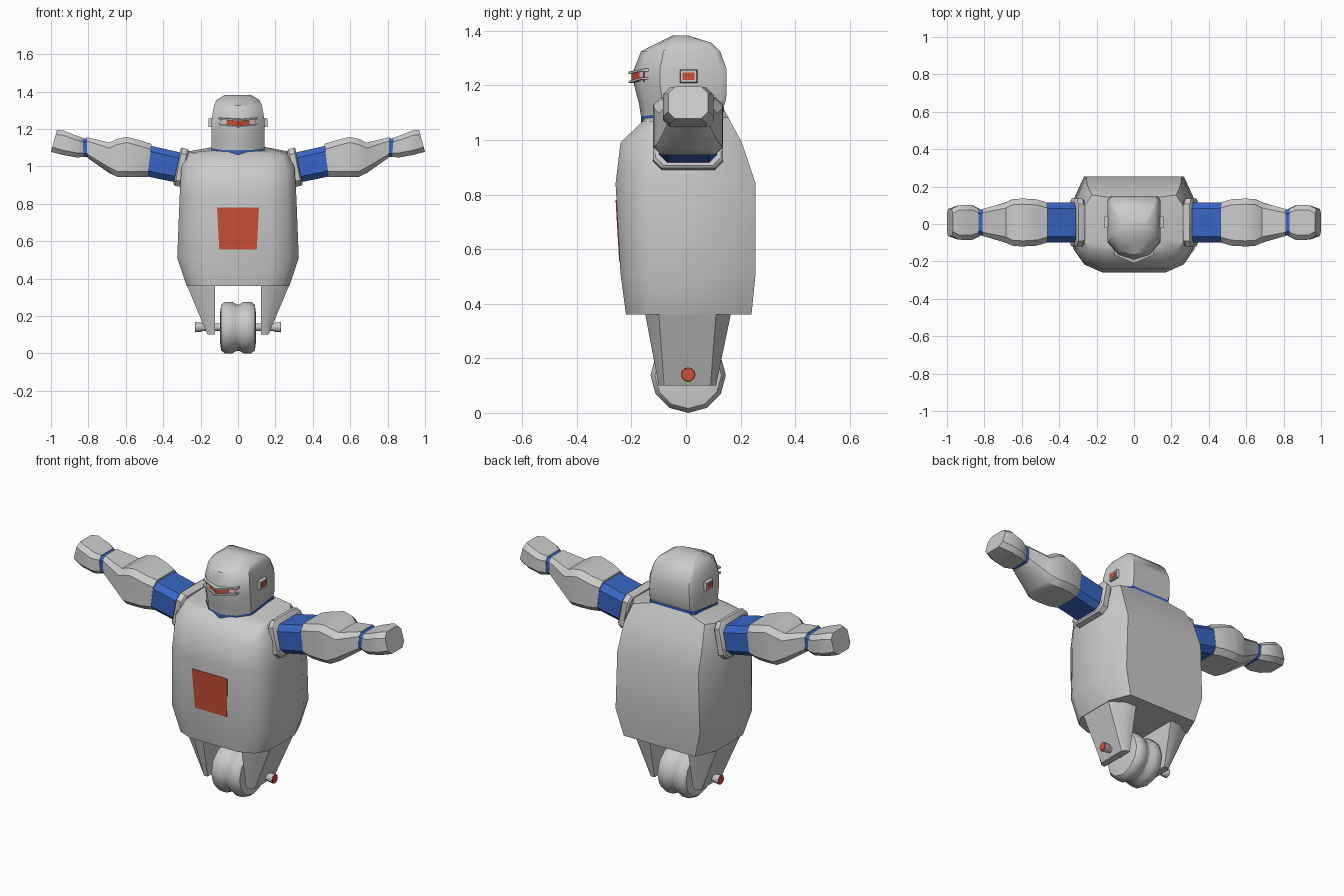
import bpy, bmesh, math


def material(name, rgb):
    m = bpy.data.materials.new(name)
    m.diffuse_color = (*rgb, 1)
    return m


BLUE = material("blue", (0.04, 0.13, 0.55))
RED = material("red", (0.60, 0.08, 0.04))
YC = 0.008  # arms and wheel sit a touch behind y = 0


def loft(name, rings, mat=None, mirror=False, angle=38):
    """Skin a list of equal-length point rings and cap both ends."""
    bm = bmesh.new()
    rows = [[bm.verts.new(p) for p in ring] for ring in rings]
    n = len(rows[0])
    for a, b in zip(rows, rows[1:]):
        for i in range(n):
            j = (i + 1) % n
            bm.faces.new((a[i], a[j], b[j], b[i]))
    bm.faces.new(rows[0])
    bm.faces.new(rows[-1])
    bmesh.ops.recalc_face_normals(bm, faces=bm.faces)
    me = bpy.data.meshes.new(name)
    bm.to_mesh(me)
    bm.free()
    ob = bpy.data.objects.new(name, me)
    bpy.context.collection.objects.link(ob)
    if mat:
        me.materials.append(mat)
    bpy.ops.object.select_all(action='DESELECT')
    ob.select_set(True)
    bpy.context.view_layer.objects.active = ob
    bpy.ops.object.shade_smooth_by_angle(angle=math.radians(angle))
    if mirror:
        ob.modifiers.new("mirror", 'MIRROR')
    return ob


def plan_ring(plan, z, hw, yf, yb, tilt=0):
    """Scale a half outline (front to back, x >= 0) to a full ring at height z."""
    full = plan + [(-x, y) for x, y in reversed(plan) if x > 0]
    pts = []
    for x, y in full:
        y = y * (-yf if y < 0 else yb)
        pts.append((x * hw, y, z + tilt * y))
    return pts


def arm_ring(xt, zt, xb, zb, hy, c=0.03):
    """Chamfered rectangle spanning a top point and a bottom point."""
    h = zt - zb
    out = []
    for y, d in ((-hy + c, 0), (hy - c, 0), (hy, c), (hy, h - c),
                 (hy - c, h), (-hy + c, h), (-hy, h - c), (-hy, c)):
        t = d / h
        out.append((xt + (xb - xt) * t, YC + y, zt - d))
    return out


def lathe_x(name, profile, n, z, mat=None, mirror=False):
    """Revolve (x, radius) points about an axis along x."""
    rings = [[(x, YC + r * math.sin(2 * math.pi * i / n),
               z - r * math.cos(2 * math.pi * i / n)) for i in range(n)]
             for x, r in profile]
    return loft(name, rings, mat, mirror)


def slab(x, y0, y1, z0, z1):
    return [(x, y0, z0), (x, y1, z0), (x, y1, z1), (x, y0, z1)]


# Torso
BODY = [(0.55, -1), (0.85, -0.84), (1, -0.55), (1, 0.5), (0.82, 1)]
loft("torso", [plan_ring(BODY, *r) for r in (
    (0.36, 0.275, -0.22, 0.24), (0.51, 0.325, -0.24, 0.255),
    (0.84, 0.312, -0.258, 0.255), (0.99, 0.303, -0.24, 0.205),
    (1.075, 0.275, -0.16, 0.155, 0.05), (1.095, 0.14, -0.15, 0.14, 0.1))])

# Red chest panel lying on the front face
loft("chest_panel", [
    [(-0.10, -0.245, 0.555), (0.10, -0.245, 0.555), (0.10, -0.23, 0.555), (-0.10, -0.23, 0.555)],
    [(-0.112, -0.258, 0.78), (0.112, -0.258, 0.78), (0.112, -0.24, 0.78), (-0.112, -0.24, 0.78)]],
    RED)

# Neck collar and head
HEAD = [(0, -1), (0.6, -0.86), (1, -0.5), (1, 0.85), (0.88, 1)]
loft("neck_collar", [plan_ring(HEAD, z, 0.143, -0.165, 0.14, 0.12) for z in (1.07, 1.106)], BLUE)
loft("head", [plan_ring(HEAD, *r) for r in (
    (1.106, 0.141, -0.165, 0.138, 0.12), (1.14, 0.143, -0.172, 0.147, 0.05),
    (1.2, 0.143, -0.19, 0.149), (1.26, 0.14, -0.19, 0.149),
    (1.325, 0.128, -0.165, 0.125), (1.355, 0.115, -0.105, 0.095),
    (1.382, 0.07, -0.05, 0.01))])

# Visor: two V-shaped brows with a red strip between
V = [(-0.105, 0.045), (0, 0), (0.105, 0.045)]
loft("visor_top", [[(x, -0.21 + d, 1.242 + d * 0.2), (x, -0.21 + d, 1.25 + d * 0.2),
                    (x, -0.14 + d, 1.268), (x, -0.14 + d, 1.25)] for x, d in V])
loft("visor_bottom", [slab(x, -0.21 + d, -0.14 + d, 1.208 + d * 0.3, 1.216 + d * 0.3) for x, d in V])
loft("visor_lens", [slab(x * 0.9, -0.2 + d, -0.15 + d, 1.212, 1.25) for x, d in V], RED)

# Ear sockets with red lenses
loft("ear_frame", [slab(0.12, -0.026, 0.045, 1.205, 1.262),
                   slab(0.157, -0.02, 0.039, 1.212, 1.256)], mirror=True)
loft("ear_lens", [slab(x, -0.012, 0.031, 1.219, 1.247) for x in (0.14, 0.159)], RED, True)

# Arms, lofted outward from shoulder to hand
loft("shoulder_ring", [arm_ring(*r) for r in (
    (0.262, 1.085, 0.298, 0.897, 0.12), (0.27, 1.092, 0.308, 0.89, 0.128),
    (0.298, 1.1, 0.338, 0.897, 0.128), (0.306, 1.096, 0.345, 0.906, 0.12))], mirror=True)
loft("upper_arm", [arm_ring(*r) for r in (
    (0.29, 1.07, 0.32, 0.912, 0.106), (0.475, 1.112, 0.495, 0.948, 0.106))], BLUE, True)
loft("forearm", [arm_ring(*r) for r in (
    (0.462, 1.12, 0.485, 0.944, 0.108), (0.52, 1.138, 0.53, 0.944, 0.124),
    (0.595, 1.158, 0.6, 0.944, 0.128), (0.65, 1.146, 0.645, 0.944, 0.125),
    (0.685, 1.127, 0.69, 0.965, 0.107), (0.81, 1.156, 0.805, 1.046, 0.072, 0.02))], mirror=True)
loft("wrist", [arm_ring(x, 1.15, x, 1.05, 0.069, 0.02) for x in (0.80, 0.84)], BLUE, True)
loft("hand", [arm_ring(*r) for r in (
    (0.832, 1.153, 0.824, 1.05, 0.073, 0.02), (0.87, 1.167, 0.865, 1.048, 0.093, 0.025),
    (0.935, 1.192, 0.94, 1.062, 0.092, 0.025), (0.968, 1.195, 1.0, 1.078, 0.073, 0.025))],
    mirror=True)

# Fork legs holding the wheel
loft("fork_leg", [
    [(0.122, -0.15, 0.365), (0.19, -0.15, 0.365), (0.274, -0.10, 0.365),
     (0.274, 0.11, 0.365), (0.19, 0.165, 0.365), (0.122, 0.165, 0.365)],
    [(0.122, -0.10, 0.10), (0.145, -0.10, 0.10), (0.163, -0.08, 0.10),
     (0.163, 0.09, 0.10), (0.145, 0.11, 0.10), (0.122, 0.11, 0.10)]], mirror=True)

# Wheel with a centre groove, and its axle
half = [(0.008, 0.124), (0.03, 0.138), (0.07, 0.138), (0.09, 0.122), (0.095, 0.085)]
lathe_x("wheel", [(-x, r) for x, r in reversed(half)] + half, 12, 0.138)
lathe_x("axle", [(-0.2, 0.019), (0.2, 0.019)], 12, 0.14)
lathe_x("axle_cap", [(0.185, 0.019), (0.195, 0.024), (0.226, 0.027)], 12, 0.14, mirror=True)
lathe_x("axle_light", [(0.224, 0.026), (0.229, 0.024)], 12, 0.14, RED, True)
